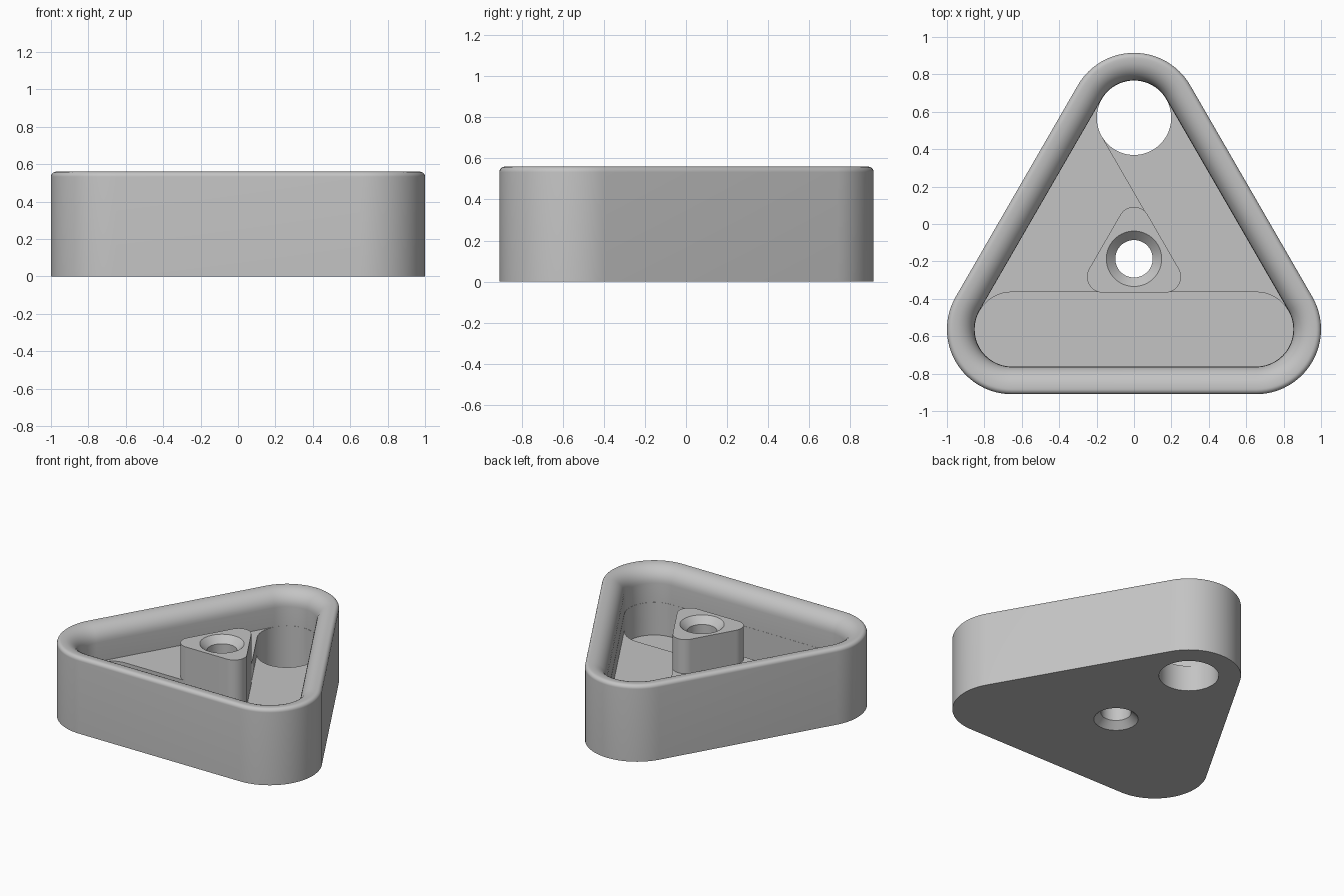
import bpy, bmesh
from math import pi, sin, cos, atan2, radians
from mathutils import Vector

cube = bpy.data.objects.get("Cube")
if cube:
    bpy.data.objects.remove(cube, do_unlink=True)

grey = bpy.data.materials.new("plain_grey")
grey.use_nodes = True
grey.diffuse_color = (0.55, 0.55, 0.55, 1)
grey.node_tree.nodes["Principled BSDF"].inputs["Base Color"].default_value = (0.55, 0.55, 0.55, 1)

HEIGHT = 0.56
MIDDLE = Vector((0, -0.186))


def corners(dist):
    """Corner centres of an upright triangle: apex, left (-x), right (+x)."""
    return [MIDDLE + dist * Vector((cos(a), sin(a)))
            for a in (pi / 2, pi * 7 / 6, pi * 11 / 6)]


def outline(centres, r, steps=24):
    """Round outline of radius r around one, two or three centres."""
    k = len(centres)
    n = 64 if k == 1 else steps
    pts = []
    for i, c in enumerate(centres):
        d = c - centres[i - 1]
        start = atan2(d.y, d.x) - pi / 2 if k > 1 else 0
        for j in range(n if k == 1 else n + 1):
            a = start + 2 * pi / k * j / n
            pts.append((c.x + r * cos(a), c.y + r * sin(a)))
    return pts


def solid(name, rings):
    """Closed solid through rings given as (points, z)."""
    bm = bmesh.new()
    loops = [[bm.verts.new((x, y, z)) for x, y in pts] for pts, z in rings]
    n = len(loops[0])
    for a, b in zip(loops, loops[1:]):
        for i in range(n):
            j = (i + 1) % n
            bm.faces.new((a[i], a[j], b[j], b[i]))
    bm.faces.new(loops[0][::-1])
    bm.faces.new(loops[-1])
    bmesh.ops.recalc_face_normals(bm, faces=bm.faces)
    mesh = bpy.data.meshes.new(name)
    bm.to_mesh(mesh)
    bm.free()
    mesh.materials.append(grey)
    obj = bpy.data.objects.new(name, mesh)
    bpy.context.collection.objects.link(obj)
    return obj


def loft(name, centres, profile):
    return solid(name, [(outline(centres, r), z) for r, z in profile])


def combine(target, tool, operation):
    mod = target.modifiers.new(operation.lower(), "BOOLEAN")
    mod.operation, mod.object, mod.solver = operation, tool, "EXACT"
    bpy.context.view_layer.objects.active = target
    bpy.ops.object.modifier_apply(modifier=mod.name)
    bpy.data.objects.remove(tool, do_unlink=True)


def fillet(r, z, size, start, end, steps=8):
    """Quarter round of a rim profile, centred on (r, z)."""
    return [(r + size * cos(a), z + size * sin(a))
            for a in (radians(start + (end - start) * i / steps) for i in range(steps + 1))]


# Tray: outer wall, rounded rim, inner wall and highest floor
apex, left, right = tri = corners(0.754)
OUTER, INNER, CUT = 0.347, 0.2, 0.199
SMALL, LARGE = 0.027, 0.11
tray = loft("tray", tri,
            [(OUTER, 0)]
            + fillet(OUTER - SMALL, HEIGHT - SMALL, SMALL, 0, 90)
            + fillet(INNER + LARGE, HEIGHT - LARGE, LARGE, 90, 180)
            + [(INNER, 0.31)])

# Stepped channels: middle level on the right, lowest along the front
combine(tray, loft("right_channel", [right, apex], [(CUT, 0.19), (CUT, 0.4)]), "DIFFERENCE")
nook = [(0.16, -0.37), (0.318, -0.37), (0.23, -0.21)]
combine(tray, solid("channel_nook", [(nook, 0.19), (nook, 0.4)]), "DIFFERENCE")
combine(tray, loft("front_channel", [left, right], [(CUT, 0.07), (CUT, 0.4)]), "DIFFERENCE")

# Drop hole at the back
combine(tray, loft("drop_hole", [apex], [(CUT, -0.1), (CUT, 0.4)]), "DIFFERENCE")

# Central post with a hole countersunk at both ends
combine(tray, loft("post", corners(0.192), [(0.085, 0.03), (0.085, HEIGHT)]), "UNION")
combine(tray, loft("post_hole", [MIDDLE],
                   [(0.158, -0.01), (0.1, 0.048), (0.1, HEIGHT - 0.048), (0.158, HEIGHT + 0.01)]),
        "DIFFERENCE")

bpy.ops.object.select_all(action="DESELECT")
tray.select_set(True)
bpy.context.view_layer.objects.active = tray
bpy.ops.object.shade_smooth_by_angle(angle=radians(30))
